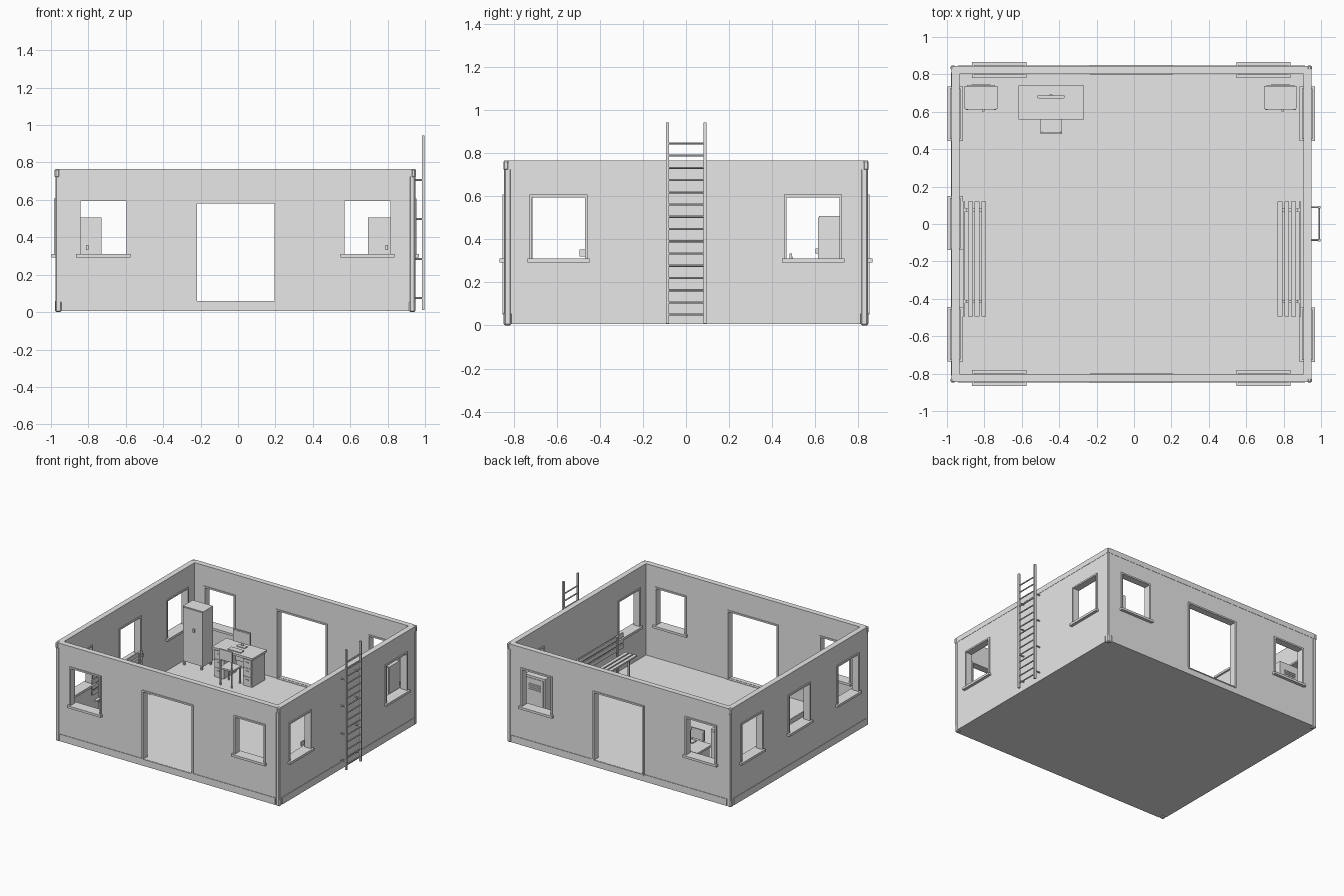
import bpy, bmesh, math
from mathutils import Vector, Matrix

if bpy.data.objects.get("Cube"):
    bpy.data.objects.remove(bpy.data.objects["Cube"], do_unlink=True)

grey = bpy.data.materials.new("light grey")
grey.use_nodes = True
grey.diffuse_color = (0.8, 0.8, 0.8, 1)
grey.node_tree.nodes["Principled BSDF"].inputs["Base Color"].default_value = (0.8, 0.8, 0.8, 1)


def box(bm, xs, ys, zs):
    size = [abs(r[1] - r[0]) for r in (xs, ys, zs)]
    mid = [(r[0] + r[1]) / 2 for r in (xs, ys, zs)]
    bmesh.ops.create_cube(bm, size=1, matrix=Matrix.Translation(mid) @ Matrix.Diagonal((*size, 1)))


def rod(bm, a, b, r, sides=10):
    a, b = Vector(a), Vector(b)
    turn = (b - a).to_track_quat('Z', 'Y').to_matrix().to_4x4()
    bmesh.ops.create_cone(bm, cap_ends=True, segments=sides, radius1=r, radius2=r,
                          depth=(b - a).length, matrix=Matrix.Translation((a + b) / 2) @ turn)


def finish(bm, name, smooth=False):
    mesh = bpy.data.meshes.new(name)
    bm.to_mesh(mesh)
    bm.free()
    mesh.materials.append(grey)
    obj = bpy.data.objects.new(name, mesh)
    bpy.context.collection.objects.link(obj)
    if smooth:
        bpy.ops.object.select_all(action='DESELECT')
        obj.select_set(True)
        bpy.context.view_layer.objects.active = obj
        bpy.ops.object.shade_smooth_by_angle()
    return obj


X0, X1, Y = -0.977, 0.948, 0.845     # outer shell
TOP, FLOOR, THICK, TRIM = 0.765, 0.055, 0.043, 0.012

# Each wall: u runs along it, v points outward
WALLS = {
    "front": (lambda u, v: (u, -Y - v), (X0, X1), (-0.72, 0.692), True),
    "back": (lambda u, v: (u, Y + v), (X0, X1), (-0.72, 0.692), True),
    "left_side": (lambda u, v: (X0 - v, u), (-Y, Y), (-0.59, 0.005, 0.59), False),
    "right_side": (lambda u, v: (X1 + v, u), (-Y, Y), (-0.592, 0.59), False),
}


def wall_box(bm, place, us, vs, zs):
    a, b = place(us[0], vs[0]), place(us[1], vs[1])
    box(bm, (a[0], b[0]), (a[1], b[1]), zs)


for side, (place, ends, windows, has_door) in WALLS.items():
    # Clear openings: u0, u1, z0, z1
    holes = [(c - 0.123, c + 0.123, 0.31, 0.595) for c in windows]
    if has_door:
        holes.append((-0.22, 0.195, FLOOR, 0.581))
    cuts = sorted((a - TRIM, b + TRIM, z0, z1 + TRIM) for a, b, z0, z1 in holes)

    # Wall panel around the openings
    bm = bmesh.new()
    inside = (-THICK, -0.002)
    u = ends[0] + 0.003
    for a, b, z0, z1 in cuts:
        wall_box(bm, place, (u, a), inside, (FLOOR, TOP - 0.001))
        wall_box(bm, place, (a, b), inside, (z1, TOP - 0.001))
        if z0 > FLOOR:
            wall_box(bm, place, (a, b), inside, (FLOOR, z0))
        u = b
    wall_box(bm, place, (u, ends[1] - 0.003), inside, (FLOOR, TOP - 0.001))
    finish(bm, side + "_wall")

    # Opening frames and sills
    bm = bmesh.new()
    depth = (-THICK - 0.006, 0.006)
    for a, b, z0, z1 in holes:
        wall_box(bm, place, (a - TRIM, a), depth, (z0, z1))
        wall_box(bm, place, (b, b + TRIM), depth, (z0, z1))
        wall_box(bm, place, (a - TRIM, b + TRIM), depth, (z1, z1 + TRIM))
        if z0 > FLOOR:
            wall_box(bm, place, (a - 0.022, b + 0.022), (-0.064, 0.021), (z0 - 0.018, z0))
        else:
            wall_box(bm, place, (a - TRIM, b + TRIM), depth, (z0 - 0.004, z0 + 0.003))
    finish(bm, side + "_frames")

    # Base strip and top rail
    bm = bmesh.new()
    wall_box(bm, place, (ends[0] + 0.035, ends[1] - 0.035), (-0.03, 0.002), (0.006, 0.06))
    wall_box(bm, place, (ends[0] + 0.02, ends[1] - 0.02), (-THICK, 0), (0.725, TOP))
    finish(bm, side + "_trim")

# Corner posts with caps
bm = bmesh.new()
for x, sx in ((X0, 1), (X1, -1)):
    for y, sy in ((-Y, 1), (Y, -1)):
        box(bm, (x, x + sx * 0.033), (y, y + sy * 0.033), (0, TOP - 0.002))
        box(bm, (x - sx * 0.003, x + sx * 0.022), (y - sy * 0.003, y + sy * 0.022), (0.72, TOP))
posts = finish(bm, "corner_posts")
bevel = posts.modifiers.new("chamfer", 'BEVEL')
bevel.width, bevel.segments = 0.006, 1

bm = bmesh.new()
box(bm, (X0 + 0.006, X1 - 0.006), (-Y + 0.006, Y - 0.006), (0.006, FLOOR))
finish(bm, "floor")

# Ladder on the right side
bm = bmesh.new()
for y in (-0.086, 0.089):
    box(bm, (0.984, 0.998), (y - 0.007, y + 0.007), (0.01, 0.943))
    for z in (0.075, 0.283, 0.497, 0.706):
        rod(bm, (X1 - 0.01, y, z), (0.99, y, z), 0.005)
for i in range(15):
    z = 0.05 + i * 0.0568
    rod(bm, (0.991, -0.086, z), (0.991, 0.089, z), 0.005)
finish(bm, "ladder", True)


# Cabinets in the back corners
for name, x in (("left_cabinet", 0.783), ("right_cabinet", -0.818)):
    bm = bmesh.new()
    a, b = x - 0.087, x + 0.087
    box(bm, (a, b), (0.617, 0.738), (0.08, 0.507))
    box(bm, (a + 0.004, b - 0.004), (0.612, 0.618), (0.086, 0.501))
    box(bm, (x + 0.005, x + 0.019), (0.602, 0.613), (0.333, 0.358))
    box(bm, (a + 0.012, b - 0.012), (0.737, 0.742), (0.1, 0.49))
    for z in (0.18, 0.4):
        for i in range(4):
            box(bm, (x - 0.05, x + 0.05), (0.74, 0.747), (z + i * 0.014, z + i * 0.014 + 0.006))
    for fx in (a + 0.012, b - 0.012):
        for fy in (0.618, 0.726):
            rod(bm, (fx, fy, FLOOR), (fx, fy, 0.082), 0.009)
    finish(bm, name)

# Desk with drawer pedestals
bm = bmesh.new()
box(bm, (-0.618, -0.268), (0.56, 0.74), (0.272, 0.288))
box(bm, (-0.6, -0.286), (0.718, 0.726), (0.15, 0.272))
for a, b in ((-0.605, -0.525), (-0.361, -0.281)):
    box(bm, (a, b), (0.575, 0.73), (FLOOR, 0.272))
    for i in range(3):
        z = 0.068 + i * 0.067
        box(bm, (a + 0.005, b - 0.005), (0.571, 0.576), (z, z + 0.061))
        box(bm, (a + 0.028, b - 0.028), (0.566, 0.572), (z + 0.035, z + 0.042))
finish(bm, "desk")

# Monitor and keyboard
bm = bmesh.new()
box(bm, (-0.517, -0.371), (0.675, 0.687), (0.318, 0.415))
box(bm, (-0.51, -0.378), (0.672, 0.676), (0.326, 0.408))
box(bm, (-0.452, -0.436), (0.685, 0.693), (0.288, 0.36))
box(bm, (-0.48, -0.408), (0.665, 0.7), (0.288, 0.294))
finish(bm, "monitor")
bm = bmesh.new()
box(bm, (-0.498, -0.388), (0.585, 0.63), (0.288, 0.295))
finish(bm, "keyboard")

# Chair
bm = bmesh.new()
box(bm, (-0.5, -0.386), (0.485, 0.595), (0.178, 0.19))
box(bm, (-0.5, -0.386), (0.48, 0.492), (0.255, 0.335))
for x in (-0.492, -0.394):
    rod(bm, (x, 0.488, FLOOR), (x, 0.488, 0.32), 0.006)
    rod(bm, (x, 0.587, FLOOR), (x, 0.587, 0.18), 0.006)
finish(bm, "chair", True)


# Slatted benches: wall = back edge, d = direction into the room
for name, wall, d in (("left_bench", 0.898, -1), ("right_bench", -0.92, 1)):
    bm = bmesh.new()

    def across(a, b):
        return (wall + d * a, wall + d * b)

    for i in range(3):
        s = 0.032 + i * 0.036
        box(bm, across(s, s + 0.026), (-0.495, 0.12), (0.195, 0.207))
        z = 0.235 + i * 0.043
        box(bm, across(0.006, 0.016), (-0.495, 0.12), (z, z + 0.032))
    for y in (-0.415, 0.075):
        ys = (y - 0.008, y + 0.008)
        box(bm, across(0.016, 0.026), ys, (FLOOR, 0.353))
        box(bm, across(0.11, 0.122), ys, (FLOOR, 0.195))
        box(bm, across(0.02, 0.122), ys, (0.181, 0.195))
    finish(bm, name)
